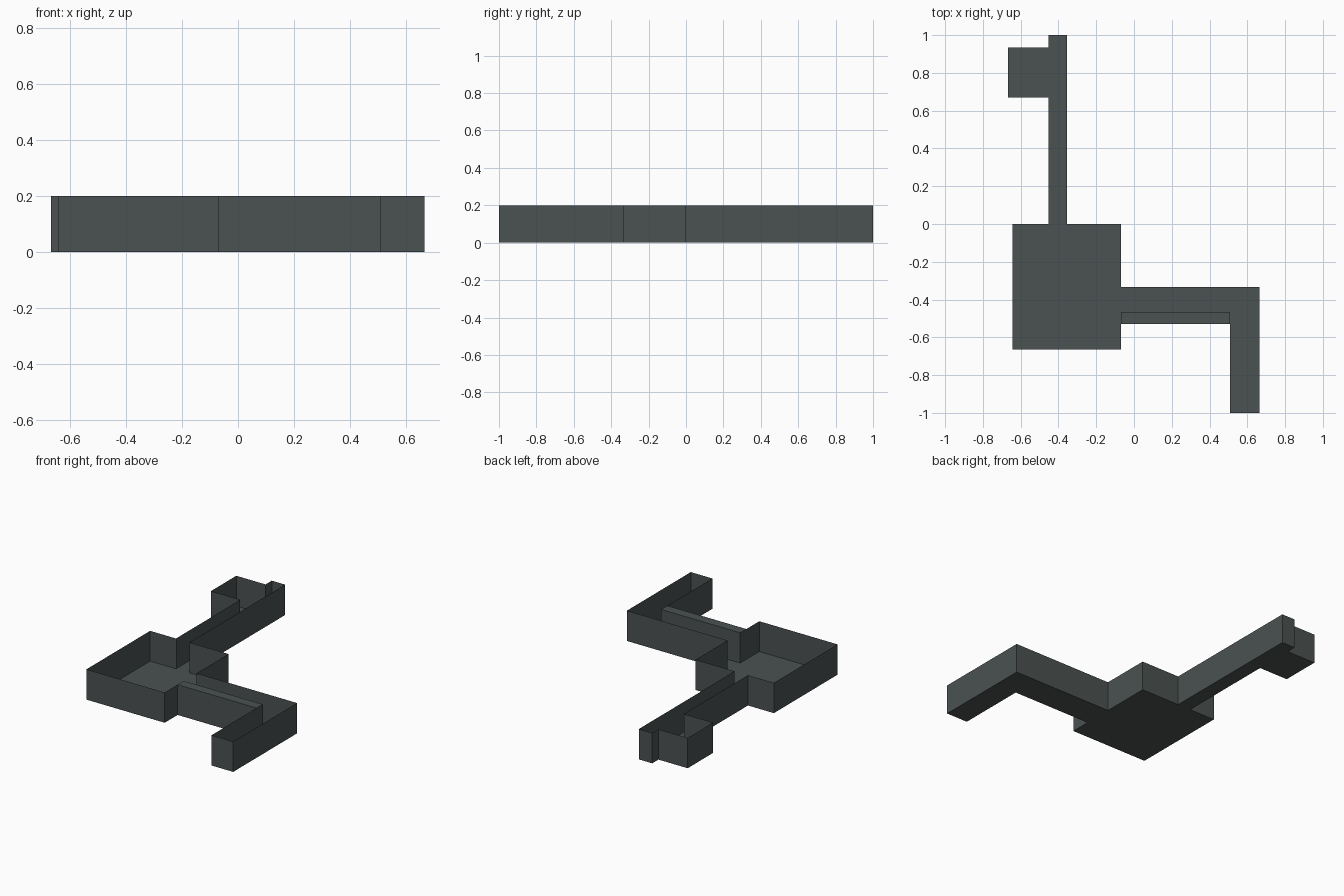
import bpy, bmesh

if "Cube" in bpy.data.objects:
    bpy.data.objects.remove(bpy.data.objects["Cube"])

H = 0.2  # wall height

stone = bpy.data.materials.new("dark slate")
stone.diffuse_color = (0.07, 0.085, 0.083, 1)
stone.use_nodes = True
stone.node_tree.nodes["Principled BSDF"].inputs["Base Color"].default_value = stone.diffuse_color


def finish(name, bm):
    mesh = bpy.data.meshes.new(name)
    bm.to_mesh(mesh)
    bm.free()
    mesh.materials.append(stone)
    obj = bpy.data.objects.new(name, mesh)
    bpy.context.collection.objects.link(obj)


def floor(name, x0, x1, y0, y1, z=0.0):
    bm = bmesh.new()
    bm.faces.new([bm.verts.new((x, y, z)) for x, y in
                  ((x0, y0), (x1, y0), (x1, y1), (x0, y1))])
    finish(name, bm)


def walls(name, *paths):
    """Thin upright sheets along each ground path."""
    bm = bmesh.new()
    for path in paths:
        low = [bm.verts.new((x, y, 0)) for x, y in path]
        top = [bm.verts.new((x, y, H)) for x, y in path]
        for i in range(len(path) - 1):
            bm.faces.new((low[i], low[i + 1], top[i + 1], top[i]))
    finish(name, bm)


# Main room, open to the two corridors
floor("main_room_floor", -0.642, -0.07, -0.665, 0)
walls("main_room_walls",
      [(-0.45, 0), (-0.642, 0), (-0.642, -0.665), (-0.07, -0.665), (-0.07, -0.465)],
      [(-0.07, -0.333), (-0.07, 0), (-0.355, 0)])

# North corridor, open on its left to the small room
floor("north_corridor_floor", -0.453, -0.355, 0, 1)
walls("north_corridor_walls",
      [(-0.355, 0), (-0.355, 1), (-0.453, 1), (-0.453, 0.935)],
      [(-0.453, 0.67), (-0.453, 0)])

# Small room
floor("small_room_floor", -0.667, -0.453, 0.67, 0.935)
walls("small_room_walls",
      [(-0.453, 0.935), (-0.667, 0.935), (-0.667, 0.67), (-0.453, 0.67)])

# East corridor with a thick front wall
floor("east_corridor_floor", -0.07, 0.665, -0.53, -0.333)
walls("east_corridor_walls",
      [(0.665, -0.333), (-0.07, -0.333)],
      [(-0.07, -0.465), (0.507, -0.465)],
      [(-0.07, -0.53), (0.507, -0.53)])
floor("east_corridor_ledge", -0.07, 0.507, -0.53, -0.465, H)

# South corridor
floor("south_corridor_floor", 0.507, 0.665, -1, -0.53)
walls("south_corridor_walls",
      [(0.507, -0.465), (0.507, -1), (0.665, -1), (0.665, -0.333)])
